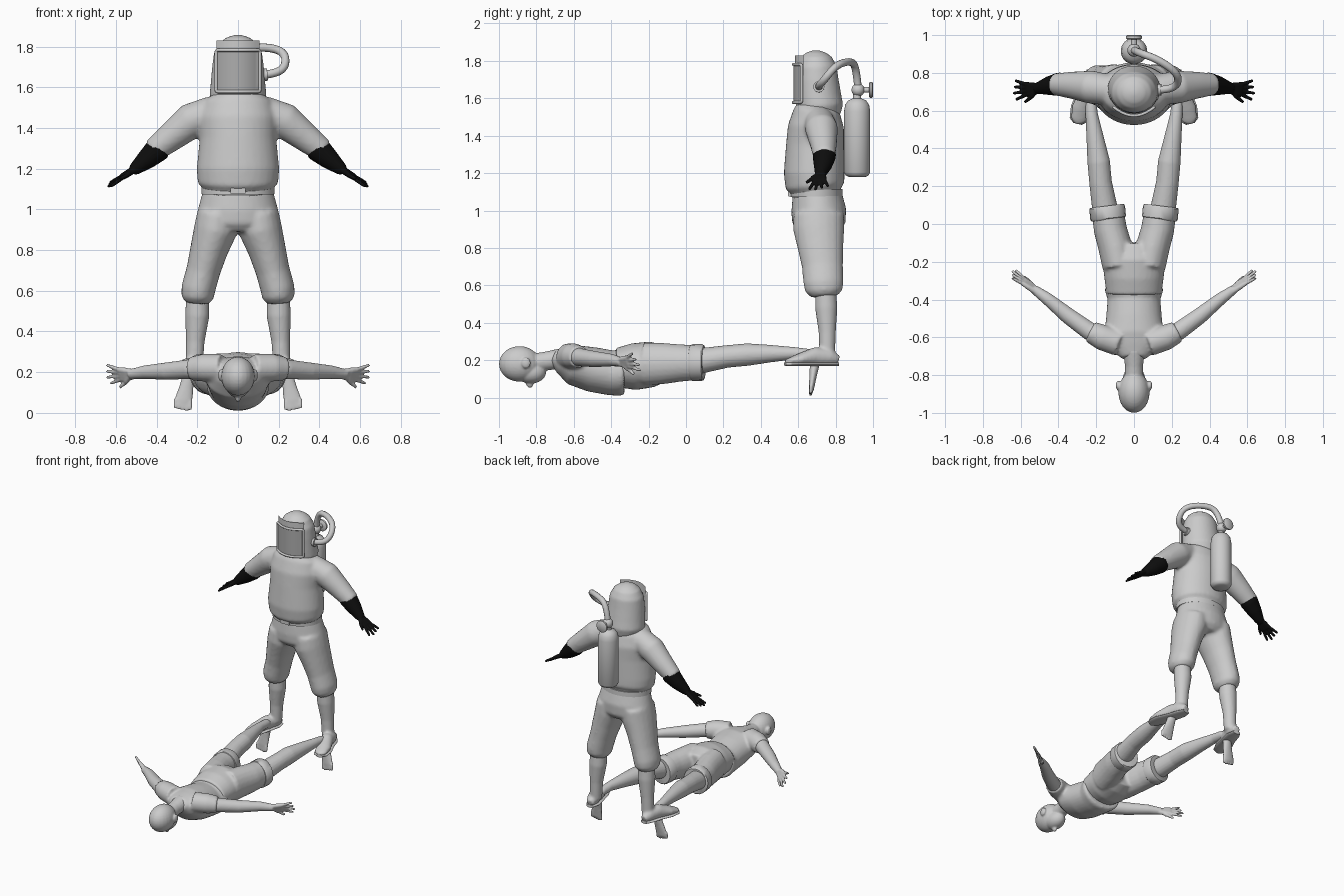
import bpy, bmesh
from math import pi, sin, cos
from mathutils import Vector, Matrix

old = bpy.data.objects.get("Cube")
if old:
    bpy.data.objects.remove(old)


def material(name, value):
    m = bpy.data.materials.new(name)
    m.use_nodes = True
    m.diffuse_color = (value, value, value, 1)
    m.node_tree.nodes["Principled BSDF"].inputs["Base Color"].default_value = (value, value, value, 1)
    return m


GREY = material("light_grey", 0.6)
DARK = material("visor_grey", 0.42)
BLACK = material("glove_black", 0.004)


def loft(bm, rings, n=20):
    """Closed tube through (x, y, z, radius_side, radius_up) rings."""
    pts = [Vector(r[:3]) for r in rings]
    d = (pts[-1] - pts[0]).normalized()
    ref = Vector((0, 1, 0)) if abs(d.z) > 0.7 else Vector((0, 0, 1))
    loops = []
    for i, r in enumerate(rings):
        t = (pts[min(i + 1, len(pts) - 1)] - pts[max(i - 1, 0)]).normalized()
        side = t.cross(ref).normalized()
        up = side.cross(t)
        loops.append([bm.verts.new(pts[i] + side * r[3] * cos(2 * pi * k / n)
                                   + up * r[-1] * sin(2 * pi * k / n)) for k in range(n)])
    for a, b in zip(loops, loops[1:]):
        for k in range(n):
            bm.faces.new((a[k], a[(k + 1) % n], b[(k + 1) % n], b[k]))
    bm.faces.new(loops[0][::-1])
    bm.faces.new(loops[-1])


def pair(bm, rings):
    for s in (1, -1):
        loft(bm, [(r[0] * s,) + tuple(r[1:]) for r in rings])


def ball(bm, c, r):
    bmesh.ops.create_uvsphere(bm, u_segments=24, v_segments=16, radius=1,
                              matrix=Matrix.Translation(c) @ Matrix.Diagonal((*r, 1)))


def hands(bm, wrist, direction, thumb):
    """Mirrored palms with four fingers and a thumb."""
    p, d = Vector(wrist), Vector(direction).normalized()
    w = Vector(thumb)
    w = (w - d * w.dot(d)).normalized()
    n = d.cross(w)

    def rod(a, b, r):
        pair(bm, [(*a, r), (*a.lerp(b, 0.5), r), (*a.lerp(b, 0.93), r * 0.85), (*b, r * 0.4)])
    for k in (-1.5, -0.5, 0.5, 1.5):
        knuckle = p + d * 0.082 + w * k * 0.018
        rod(p + w * k * 0.009, knuckle, 0.015)
        rod(knuckle - d * 0.01, knuckle + d * (0.082 - abs(k - 0.5) * 0.011) + w * k * 0.016, 0.0095)
    rod(p + d * 0.015, p + d * 0.05 + w * 0.045 - n * 0.005, 0.014)
    rod(p + d * 0.045 + w * 0.04, p + d * 0.095 + w * 0.068 - n * 0.01, 0.01)


def finish(name, bm, mat, voxel=0, smooth=4):
    """Object from bmesh; a voxel size fuses overlapping volumes."""
    bmesh.ops.recalc_face_normals(bm, faces=bm.faces)
    me = bpy.data.meshes.new(name)
    bm.to_mesh(me)
    bm.free()
    ob = bpy.data.objects.new(name, me)
    bpy.context.collection.objects.link(ob)
    me.materials.append(mat)
    if voxel:
        rm = ob.modifiers.new("fuse", "REMESH")
        rm.mode, rm.voxel_size, rm.use_smooth_shade = "VOXEL", voxel, True
        sm = ob.modifiers.new("soften", "SMOOTH")
        sm.factor, sm.iterations = 0.5, smooth
    else:
        bpy.ops.object.select_all(action="DESELECT")
        ob.select_set(True)
        bpy.context.view_layer.objects.active = ob
        bpy.ops.object.shade_smooth_by_angle(angle=0.7)
    return ob


def upright(rows):
    return [(0, y, z, a, b) for z, y, a, b in rows]


def lying(rows):
    return [(0, y, z, a, b) for y, z, a, b in rows]


# Standing figure: jacket with sleeves
bm = bmesh.new()
loft(bm, upright([(1.06, .7, .165, .125), (1.105, .695, .175, .135), (1.13, .69, .198, .158),
                  (1.2, .685, .203, .162), (1.35, .69, .188, .155), (1.45, .695, .195, .15),
                  (1.53, .7, .17, .125), (1.58, .71, .1, .1)]), 32)
pair(bm, [(.12, .71, 1.48, .08), (.23, .725, 1.435, .088), (.33, .735, 1.355, .072), (.42, .74, 1.285, .058)])
finish("jacket", bm, GREY, .012, 5)

# Trousers, gathered below the knee
bm = bmesh.new()
loft(bm, upright([(1.1, .7, .17, .13), (1.0, .71, .197, .147), (.93, .71, .2, .142), (.89, .71, .15, .11)]), 32)
pair(bm, [(.1, .71, .98, .1, .135), (.11, .71, .9, .107, .137), (.143, .72, .8, .093, .122), (.17, .73, .7, .084, .11),
          (.195, .735, .61, .084, .107), (.198, .738, .57, .08, .1), (.2, .74, .54, .06, .07)])
finish("trousers", bm, GREY, .012, 4)

# Belt and buckle
bm = bmesh.new()
loft(bm, upright([(1.075, .698, .18, .14), (1.11, .697, .18, .14)]), 40)
finish("belt", bm, GREY)
bm = bmesh.new()
bmesh.ops.create_cube(bm, size=1, matrix=Matrix.Translation((0, .555, 1.095)) @ Matrix.Diagonal((.075, .02, .04, 1)))
bmesh.ops.bevel(bm, geom=bm.edges[:], offset=.004, segments=2, affect="EDGES")
finish("buckle", bm, GREY)

# Boots with flat soles
bm = bmesh.new()
pair(bm, [(.198, .745, .6, .055), (.2, .75, .48, .06), (.21, .755, .35, .046), (.215, .755, .22, .042)])
foot = [(.222, .815, .2, .025, .025), (.228, .77, .215, .042, .045), (.25, .69, .22, .045, .05),
        (.278, .61, .205, .052, .032), (.295, .55, .193, .042, .018), (.3, .53, .188, .02, .01)]
pair(bm, foot)
finish("boots", bm, GREY, .009, 4)
bm = bmesh.new()
pair(bm, [(x, y, .179, a * 1.12, .011) for x, y, z, a, b in foot])
finish("soles", bm, GREY)

# Gloves
bm = bmesh.new()
pair(bm, [(.385, .74, 1.305, .062), (.4, .739, 1.29, .062), (.45, .732, 1.245, .05), (.505, .72, 1.2, .032),
          (.52, .718, 1.19, .025)])
hands(bm, (.505, .718, 1.2), (.14, -.01, -.09), (0, -1, -.2))
finish("gloves", bm, BLACK, .005, 3)

# Helmet
bm = bmesh.new()
loft(bm, upright([(1.51, .715, .12, .11), (1.56, .715, .14, .125), (1.61, .708, .135, .122), (1.7, .7, .127, .115),
                  (1.77, .697, .118, .108), (1.82, .695, .09, .084), (1.845, .695, .055, .052),
                  (1.857, .695, .015, .015)]), 40)
finish("helmet", bm, GREY, .01, 3)


# Visor: a curved housing, a window plate and a rounded rim
def visor_panel(name, half_w, half_h, y0, depth, mat):
    bm = bmesh.new()
    bmesh.ops.create_grid(bm, x_segments=12, y_segments=4, size=1)
    for v in bm.verts:
        x = v.co.x * half_w
        v.co = Vector((x, y0 + 4 * x * x, 1.68 + v.co.y * half_h))
    bmesh.ops.solidify(bm, geom=bm.faces[:], thickness=depth)
    return finish(name, bm, mat)


visor_panel("visor_housing", .105, .1, .583, -.05, GREY)
visor_panel("visor_window", .1, .094, .575, -.006, DARK)


def tube(name, points, radius, cyclic=False):
    cu = bpy.data.curves.new(name, "CURVE")
    cu.dimensions, cu.bevel_depth, cu.bevel_resolution = "3D", radius, 4
    cu.use_fill_caps = True
    sp = cu.splines.new("NURBS")
    sp.points.add(len(points) - 1)
    for p, c in zip(sp.points, points):
        p.co = (*c, 1)
    sp.use_cyclic_u, sp.use_endpoint_u, sp.order_u, sp.resolution_u = cyclic, not cyclic, 3, 6
    ob = bpy.data.objects.new(name, cu)
    bpy.context.collection.objects.link(ob)
    cu.materials.append(GREY)


rim = [(-1, -.8), (-1, .8), (-1, 1), (-.8, 1), (-.4, 1), (0, 1), (.4, 1), (.8, 1), (1, 1), (1, .8), (1, -.8), (1, -1),
       (.8, -1), (.4, -1), (0, -1), (-.4, -1), (-.8, -1), (-1, -1)]
tube("visor_rim", [(u * .107, .572 + 4 * (u * .107) ** 2, 1.68 + v * .102) for u, v in rim], .008, True)

# Breathing hose and its port
tube("hose", [(.11, .71, 1.66), (.18, .71, 1.665), (.235, .74, 1.7), (.23, .8, 1.775), (.13, .87, 1.8),
              (.02, .91, 1.78), (0, .92, 1.65)], .02)
tube("hose_port", [(.1, .71, 1.66), (.12, .71, 1.66), (.145, .71, 1.662)], .03)

# Air tank, valve and hand wheel
bm = bmesh.new()
loft(bm, [(0, .915, z, r) for z, r in ((1.18, .045), (1.187, .06), (1.205, .07), (1.53, .07), (1.565, .064),
                                      (1.588, .048), (1.6, .022), (1.64, .02))], 32)
finish("air_tank", bm, GREY)
bm = bmesh.new()
ball(bm, (0, .92, 1.645), (.035, .035, .035))
loft(bm, [(0, .92, 1.645, .015), (0, .985, 1.645, .015)])
loft(bm, [(0, y, 1.645, r) for y, r in ((.978, .036), (.983, .042), (.995, .042), (1, .036))], 24)
finish("valve", bm, GREY)

# Lying figure: head, neck, arms, legs and feet
bm = bmesh.new()
ball(bm, (0, -.89, .18), (.083, .11, .095))
ball(bm, (0, -.83, .135), (.06, .082, .06))
ball(bm, (0, -.835, .072), (.014, .02, .02))
loft(bm, lying([(-.85, .18, .05, .05), (-.75, .195, .048, .05), (-.66, .21, .06, .055)]))
for s in (1, -1):
    ball(bm, (s * .085, -.855, .185), (.012, .025, .03))
pair(bm, [(.14, -.61, .225, .06), (.24, -.565, .215, .048), (.35, -.485, .205, .043), (.46, -.395, .2, .033),
          (.53, -.345, .19, .024)])
hands(bm, (.52, -.352, .19), (.14, .105, 0), (-.3, .4, -1))
pair(bm, [(.15, .02, .19, .07), (.157, .1, .2, .067), (.177, .22, .22, .06), (.187, .33, .23, .06),
          (.205, .45, .235, .047), (.224, .58, .237, .033), (.23, .66, .23, .03), (.233, .7, .22, .022)])
pair(bm, [(.232, .695, .235, .025, .022), (.24, .69, .19, .028, .028), (.255, .68, .12, .036, .02),
          (.268, .672, .06, .045, .015), (.27, .67, .035, .043, .012)])
for k in range(5):
    x, z = .235 + k * .018, .034 - .004 * (2 - abs(k - 1))
    pair(bm, [(x, .67, z + .03, .01), (x, .667, z, .01), (x, .665, z - .017, .007)])
finish("lying_body", bm, GREY, .006, 4)

# Loose shirt with short sleeves
bm = bmesh.new()
loft(bm, lying([(-.71, .22, .065, .04), (-.66, .2, .125, .075), (-.6, .175, .16, .108), (-.5, .15, .148, .12),
                (-.4, .132, .14, .12), (-.35, .135, .155, .125), (-.33, .135, .15, .115)]), 32)
pair(bm, [(.08, -.63, .22, .07), (.17, -.6, .222, .068), (.23, -.57, .217, .058)])
finish("shirt", bm, GREY, .01, 3)

# Shorts with turned-up cuffs
bm = bmesh.new()
loft(bm, lying([(-.37, .16, .145, .105), (-.28, .165, .158, .125), (-.18, .178, .168, .122), (-.1, .18, .13, .09)]), 32)
pair(bm, [(.08, -.22, .18, .088, .115), (.1, -.12, .182, .09, .11), (.125, -.03, .185, .088, .1),
          (.14, .07, .187, .085, .092)])
finish("shorts", bm, GREY, .01, 3)
bm = bmesh.new()
pair(bm, [(.136, .025, .187, .088, .092), (.137, .032, .187, .095, .098), (.142, .088, .188, .095, .098),
          (.143, .096, .188, .088, .092)])
finish("shorts_cuffs", bm, GREY)
